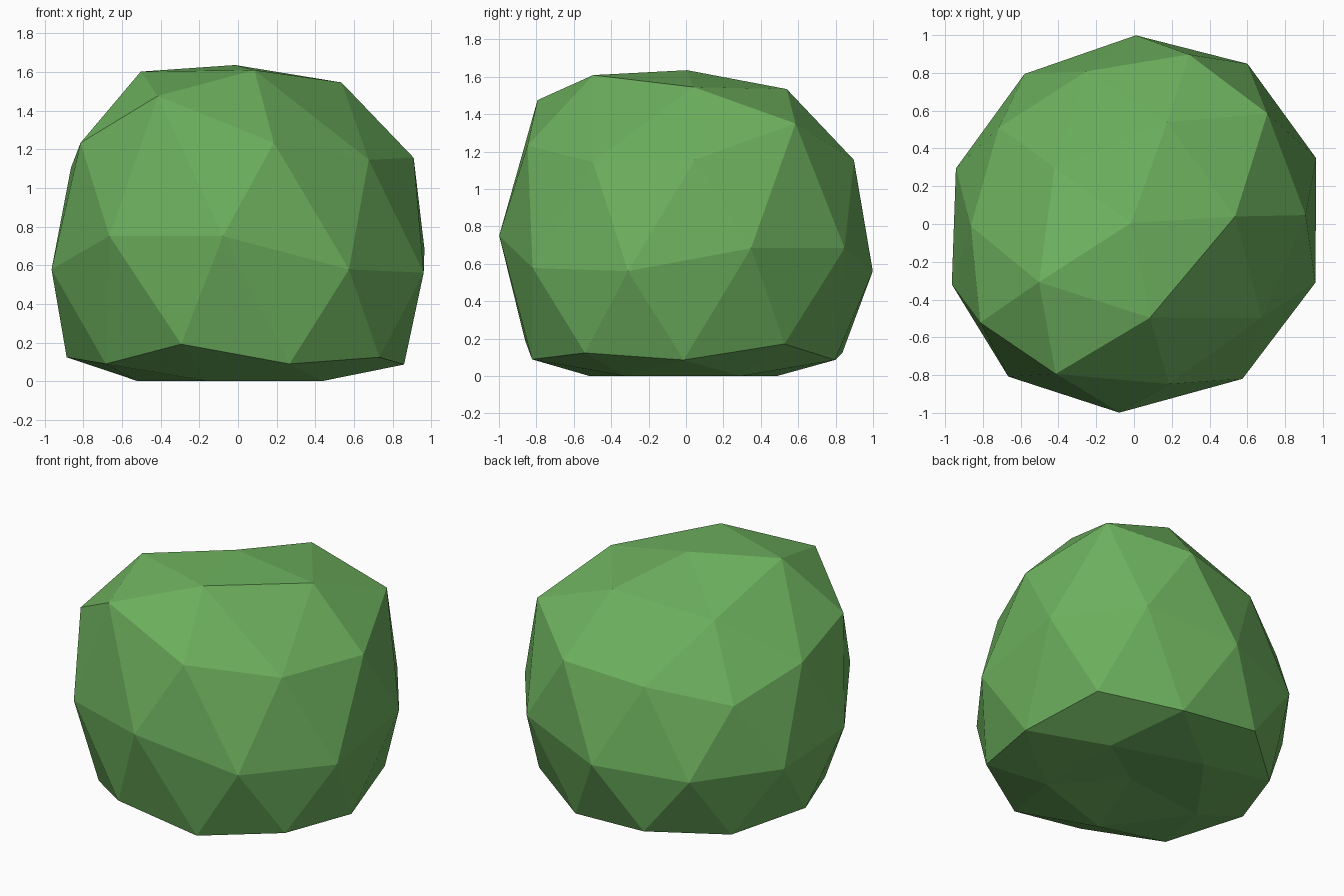
import bpy
from mathutils import Vector

if "Cube" in bpy.data.objects:
    bpy.data.objects.remove(bpy.data.objects["Cube"])

# Green material
green = bpy.data.materials.new("leaf green")
green.diffuse_color = (0.15, 0.43, 0.11, 1)
green.use_nodes = True
green.node_tree.nodes["Principled BSDF"].inputs["Base Color"].default_value = green.diffuse_color

# Low-poly bush: an icosphere with soft pulls on three of its vertices
bpy.ops.mesh.primitive_ico_sphere_add(subdivisions=2, radius=1)
bush = bpy.context.object
bush.name = "bush"
mesh = bush.data
mesh.materials.append(green)

# (direction of pulled vertex, offset): front lump, back-right lump, flattened base
PULLS = [
    (Vector((-0.2629, -0.809, 0.5257)), Vector((-0.16, 0.03, 0.43))),
    (Vector((0.6882, 0.5, 0.5257)), Vector((0.01, 0.10, 0.305))),
    (Vector((0, 0, -1)), Vector((0, 0, 0.535))),
]
RADIUS = 1.3


def falloff(distance):
    t = max(0.0, 1 - distance / RADIUS)
    return t * t * (3 - 2 * t)


for v in mesh.vertices:
    start = v.co.copy()
    for centre, offset in PULLS:
        v.co += offset * falloff((start - centre).length)

# Centre the bush and stand it on the ground
for axis in range(3):
    values = [v.co[axis] for v in mesh.vertices]
    shift = min(values) if axis == 2 else (min(values) + max(values)) / 2
    for v in mesh.vertices:
        v.co[axis] -= shift
